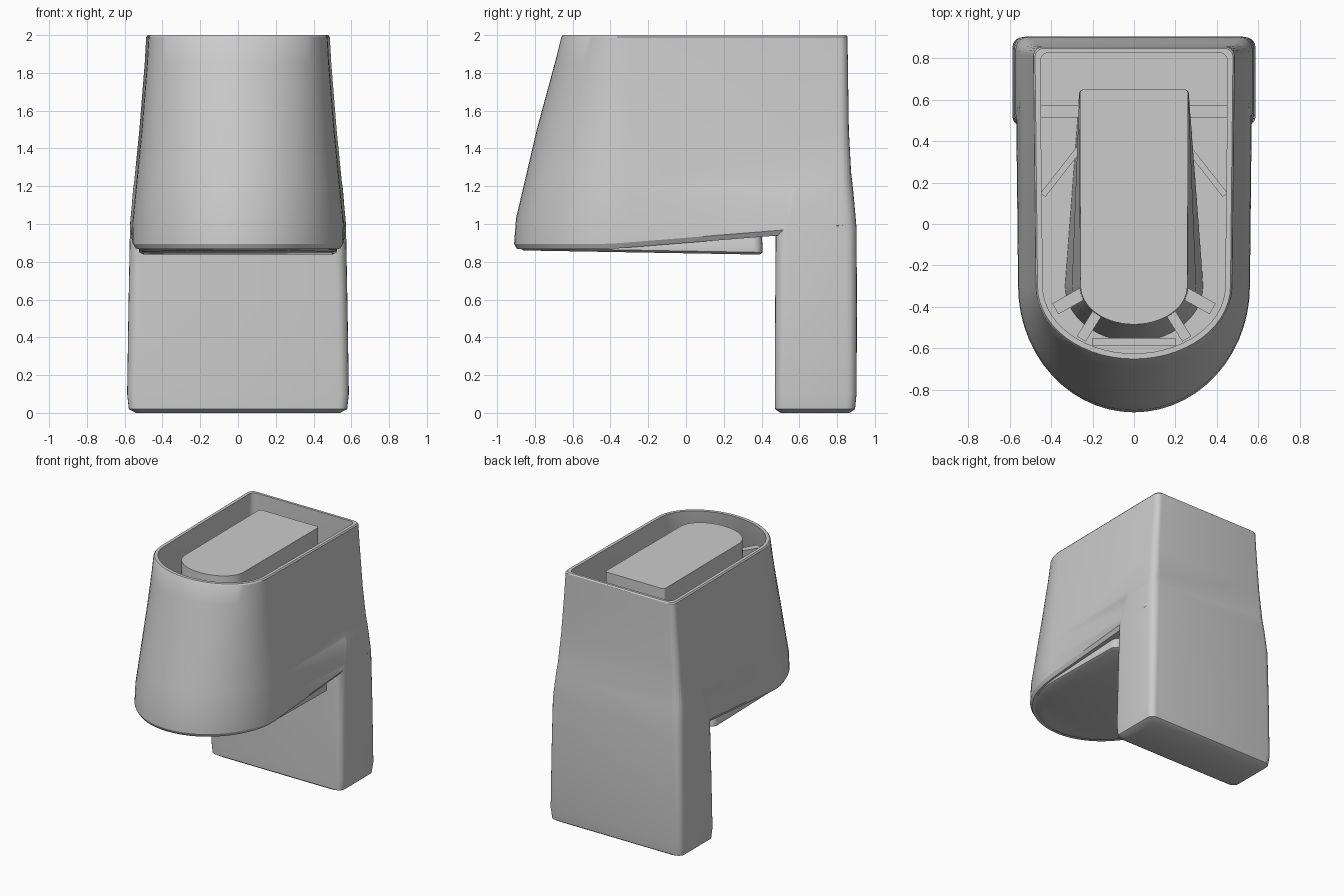
import bpy, bmesh, math
from mathutils import Vector

if "Cube" in bpy.data.objects:
    bpy.data.objects.remove(bpy.data.objects["Cube"])


def make_obj(name, bm):
    bmesh.ops.recalc_face_normals(bm, faces=bm.faces)
    me = bpy.data.meshes.new(name)
    bm.to_mesh(me)
    bm.free()
    ob = bpy.data.objects.new(name, me)
    bpy.context.collection.objects.link(ob)
    return ob


def loft(name, rings):
    """Closed solid through equal-length rings of 3D points."""
    bm = bmesh.new()
    loops = [[bm.verts.new(p) for p in ring] for ring in rings]
    n = len(loops[0])
    for a, b in zip(loops, loops[1:]):
        for i in range(n):
            j = (i + 1) % n
            bm.faces.new((a[i], a[j], b[j], b[i]))
    bm.faces.new(loops[0][::-1])
    bm.faces.new(loops[-1])
    return make_obj(name, bm)


def u_ring(z, hw, hb, yf, yb, r, ys=-0.3, n=28, zf=None):
    """U-shaped outline: elliptical front, straight sides, rounded back corners."""
    pts = []
    for i in range(n + 1):
        a = math.pi + math.pi * i / n
        pts.append((hw * math.cos(a), ys + (ys - yf) * math.sin(a)))
    for sx, a0 in ((1, 0), (-1, 90)):
        for i in range(6):
            a = math.radians(a0 + 18 * i)
            pts.append((sx * (hb - r) + r * math.cos(a), yb - r + r * math.sin(a)))
    return [Vector((x, y, zf(y) if zf else z)) for x, y in pts]


def box_ring(z, hw, y0, y1, r):
    """Rounded rectangle outline."""
    pts = []
    for sx, sy, a0 in ((1, 1, 0), (-1, 1, 90), (-1, -1, 180), (1, -1, 270)):
        for i in range(6):
            a = math.radians(a0 + 18 * i)
            cy = y1 - r if sy > 0 else y0 + r
            pts.append(Vector((sx * (hw - r) + r * math.cos(a), cy + r * math.sin(a), z)))
    return pts


def boolean(ob, other, op):
    m = ob.modifiers.new(op, 'BOOLEAN')
    m.operation, m.object, m.solver = op, other, 'EXACT'
    bpy.context.view_layer.objects.active = ob
    bpy.ops.object.modifier_apply(modifier=m.name)
    bpy.data.objects.remove(other)


def smooth(ob, deg=30):
    bpy.ops.object.select_all(action='DESELECT')
    ob.select_set(True)
    bpy.context.view_layer.objects.active = ob
    bpy.ops.object.shade_smooth_by_angle(angle=math.radians(deg))


# z, half width, front y, back y, back corner radius
SECTIONS = [(0.90, 0.56, -0.91, 0.895, 0.07), (1.0, 0.557, -0.90, 0.892, 0.07),
            (1.2, 0.54, -0.86, 0.878, 0.06), (1.5, 0.51, -0.79, 0.862, 0.05),
            (1.85, 0.482, -0.695, 0.857, 0.045), (1.99, 0.474, -0.66, 0.855, 0.045),
            (2.0, 0.466, -0.652, 0.848, 0.04)]


def rise(y):
    return max(0.0, y + 0.4) * 0.08


# outer shell: tapered U-shaped housing whose lower edge climbs towards the back
rings = [u_ring(0, 0.545, 0.55, -0.895, 0.88, 0.06, zf=lambda y: 0.868 + rise(y))]
for k, (z, hw, yf, yb, r) in enumerate(SECTIONS):
    lift = (lambda y: 0.895 + rise(y)) if k == 0 else None
    if k == 1:
        z = 1.03
    rings.append(u_ring(z, hw, hw + 0.012, yf, yb, r, zf=lift))
shell = loft("housing_shell", rings)

# rear leg, blending into the back of the shell
leg = loft("rear_leg", [
    box_ring(0.0, 0.54, 0.50, 0.865, 0.06), box_ring(0.02, 0.578, 0.472, 0.895, 0.05),
    box_ring(0.10, 0.587, 0.47, 0.903, 0.05), box_ring(0.55, 0.58, 0.472, 0.905, 0.055),
    box_ring(0.98, 0.572, 0.475, 0.903, 0.06), box_ring(1.18, 0.556, 0.52, 0.885, 0.06),
    box_ring(1.36, 0.53, 0.60, 0.864, 0.05)])
boolean(shell, leg, 'UNION')

# hollow interior of the housing and leg
T = 0.033
inner = [u_ring(1.0, 0.52, 0.525, -0.86, 0.85, 0.05)]
inner += [u_ring(z, hw - T, hw - T + 0.012, yf + T, yb - T * 0.8, r)
          for z, hw, yf, yb, r in SECTIONS[2:-1]]
inner.append(u_ring(2.1, 0.438, 0.45, -0.61, 0.828, 0.04))
boolean(shell, loft("cavity_cutter", inner), 'DIFFERENCE')
boolean(shell, loft("leg_cutter", [box_ring(0.1, 0.53, 0.55, 0.86, 0.03),
                                   box_ring(1.1, 0.50, 0.55, 0.84, 0.03)]), 'DIFFERENCE')
smooth(shell)

# underside plate hanging slightly below the shell
plate = loft("underside_plate", [
    u_ring(0, 0.50, 0.50, -0.86, 0.39, 0.05, zf=lambda y: 0.838 + 0.022 * (0.39 - y) / 1.25),
    u_ring(0, 0.525, 0.525, -0.88, 0.405, 0.05, zf=lambda y: 0.85 + 0.022 * (0.39 - y) / 1.25),
    u_ring(0.88, 0.525, 0.525, -0.88, 0.405, 0.05),
    u_ring(0.96, 0.50, 0.50, -0.85, 0.40, 0.05)])
smooth(plate)

# inner core block that flares towards its base
core = loft("inner_core", [
    u_ring(0.97, 0.335, 0.265, -0.57, 0.65, 0.02),
    u_ring(1.5, 0.30, 0.264, -0.52, 0.65, 0.02),
    u_ring(1.8, 0.262, 0.263, -0.49, 0.65, 0.02),
    u_ring(1.98, 0.258, 0.262, -0.485, 0.65, 0.02)])
smooth(core)


def rib(name, a, b, thick, z0, z1):
    """Upright web running from plan point a to plan point b."""
    a, b = Vector(a), Vector(b)
    d = (b - a).normalized()
    s = Vector((-d.y, d.x)) * thick / 2
    plan = [a + s, a - s, b - s, b + s]
    return loft(name, [[Vector((p.x, p.y, z)) for p in plan] for z in (z0, z1)])


# webs and cross bars between the core and shell
for sx, side in ((-1, "left"), (1, "right")):
    rib(f"front_web_{side}", (sx * 0.17, -0.42), (sx * 0.255, -0.555), 0.05, 1.0, 1.86)
    rib(f"side_web_{side}", (sx * 0.22, -0.32), (sx * 0.38, -0.41), 0.06, 1.0, 1.80)
    rib(f"rear_bar_{side}", (sx * 0.2, 0.545), (sx * 0.47, 0.545), 0.06, 0.98, 1.25)
    rib(f"corner_web_{side}", (sx * 0.26, 0.37), (sx * 0.44, 0.14), 0.03, 0.98, 1.2)
rib("front_bar", (-0.2, -0.57), (0.2, -0.57), 0.04, 1.0, 1.7)
